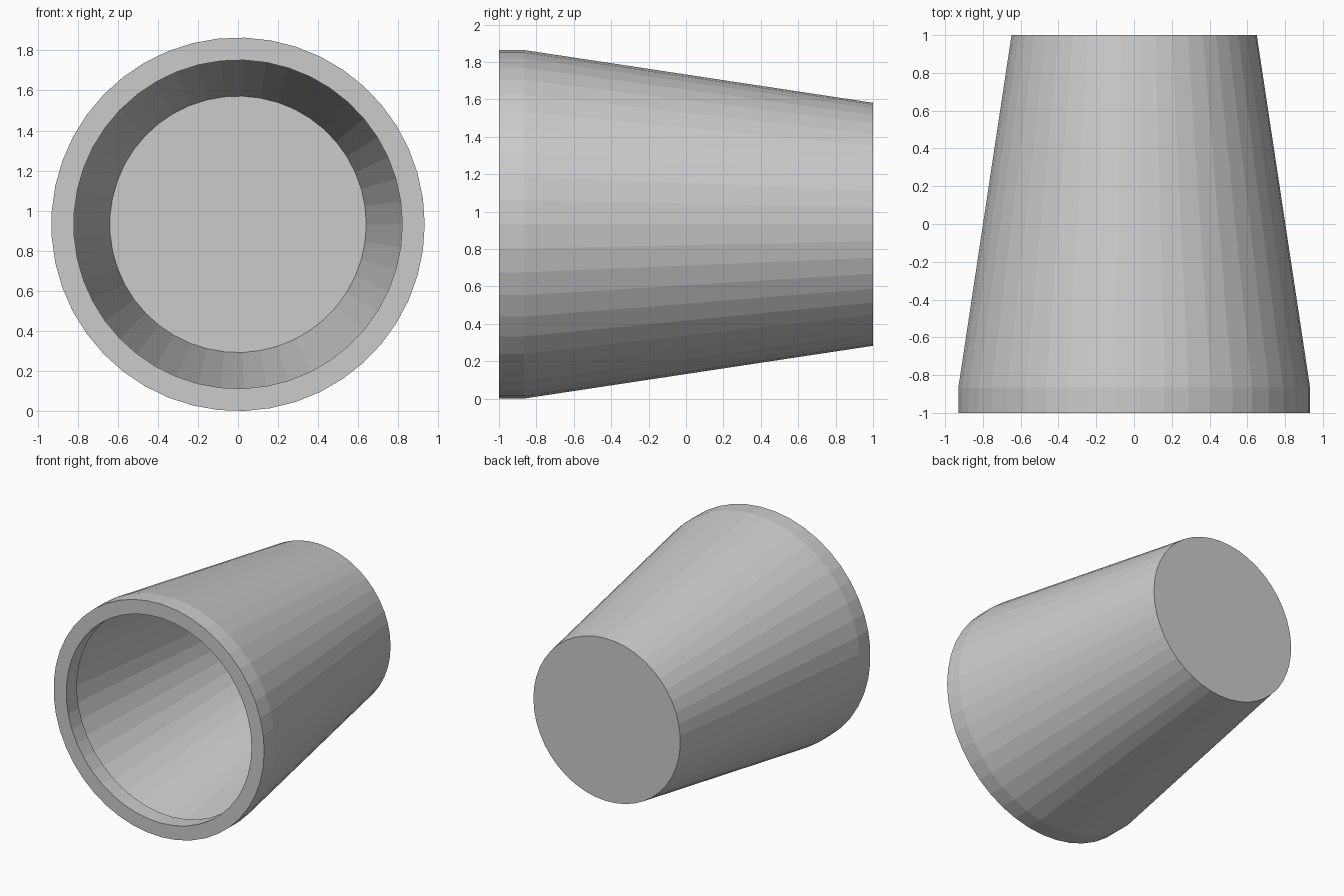
import bpy, bmesh
from math import cos, sin, pi

if "Cube" in bpy.data.objects:
    bpy.data.objects.remove(bpy.data.objects["Cube"])

SEGMENTS = 45
AXIS_Z = 0.932

# Closed half-section of the cup as (radius, y): floor, tapered wall, thick lip, thin inner wall
profile = [
    (0.0, 1.0), (0.65, 1.0), (0.932, -0.865), (0.932, -1.0),
    (0.82, -1.0), (0.82, -0.865), (0.922, -0.865), (0.64, 0.99), (0.0, 0.99),
]


def lathe(name, section, segments):
    """Revolve a section about the y axis, with poles where the radius is 0."""
    bm = bmesh.new()
    rings = []
    for r, y in section:
        count = segments if r > 0 else 1
        rings.append([bm.verts.new((r * cos(2 * pi * i / segments), y,
                                    r * sin(2 * pi * i / segments)))
                      for i in range(count)])
    for a, b in zip(rings, rings[1:]):
        if len(a) == 1 or len(b) == 1:
            bm.faces.new(a if len(b) == 1 else b)  # flat end disc
            continue
        for i in range(segments):
            j = (i + 1) % segments
            bm.faces.new((a[i], a[j], b[j], b[i]))
    loose = [v for v in bm.verts if not v.link_faces]
    bmesh.ops.delete(bm, geom=loose, context='VERTS')
    bmesh.ops.recalc_face_normals(bm, faces=bm.faces[:])
    mesh = bpy.data.meshes.new(name)
    bm.to_mesh(mesh)
    bm.free()
    obj = bpy.data.objects.new(name, mesh)
    bpy.context.collection.objects.link(obj)
    return obj


# Tapered cup lying on its side, opening towards the front
cup = lathe("tapered_cup", profile, SEGMENTS)
cup.location.z = AXIS_Z
